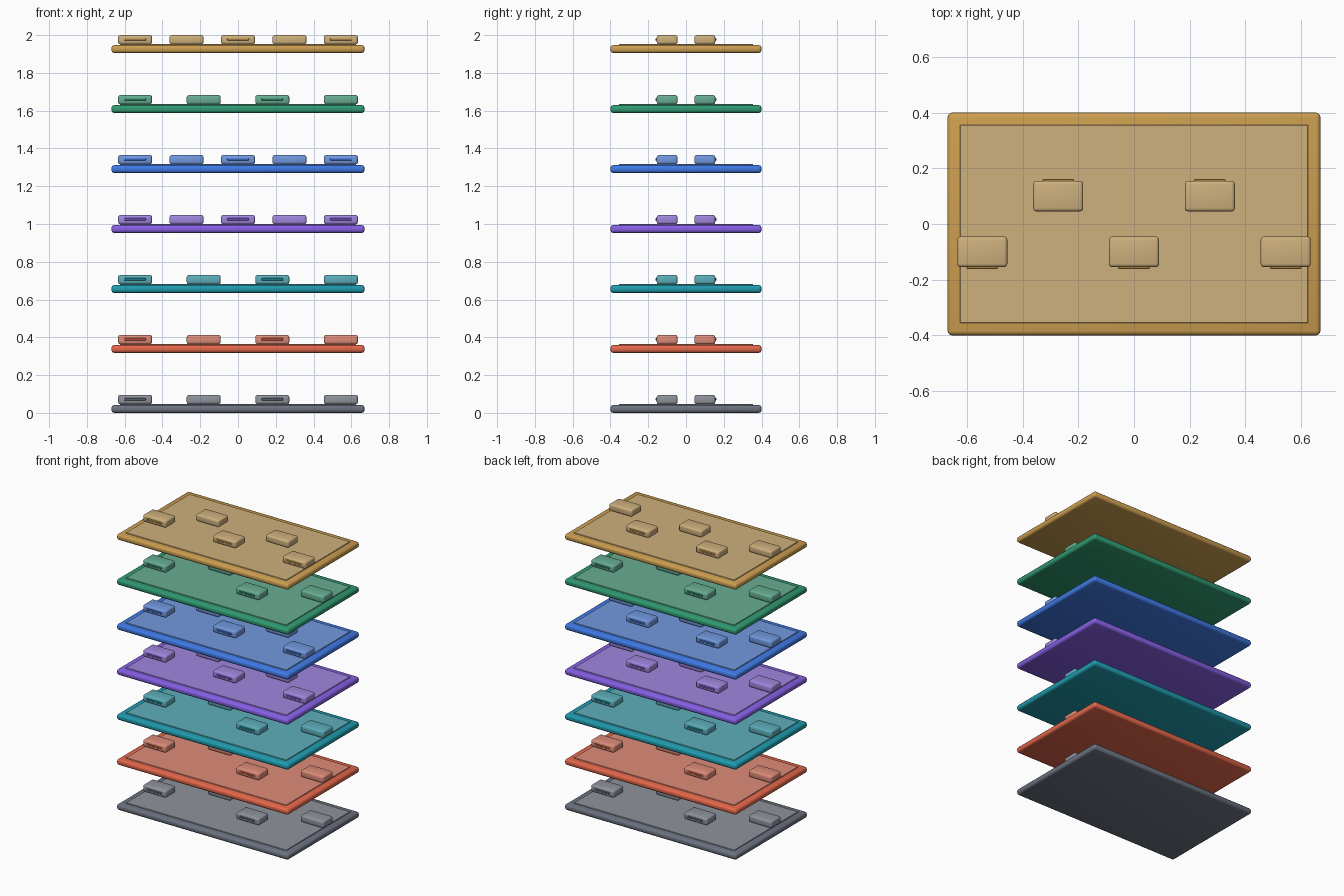
import bpy

if "Cube" in bpy.data.objects:
    bpy.data.objects.remove(bpy.data.objects["Cube"])

SPACING = 0.3175
LAYERS = [  # name, base colour (sRGB hex), number of blocks
    ("grey", "6B7280", 4), ("coral", "E4674A", 4), ("teal", "1F9BAE", 4),
    ("purple", "8660E6", 5), ("blue", "3F7AE6", 5), ("green", "2F9A72", 4),
    ("gold", "CC9E50", 5)]


def material(name, hexcol, lighten=0.0):
    rgb = [int(hexcol[i:i + 2], 16) / 255 for i in (0, 2, 4)]
    rgb = [c + (0.82 - c) * lighten for c in rgb]
    m = bpy.data.materials.new(name)
    m.diffuse_color = [((c + 0.055) / 1.055) ** 2.4 for c in rgb] + [1]
    m.use_nodes = True
    m.node_tree.nodes["Principled BSDF"].inputs["Base Color"].default_value = m.diffuse_color
    return m


def rounded_box(name, lo, hi, bevel, mat, segments=3):
    size = [b - a for a, b in zip(lo, hi)]
    mid = [(a + b) / 2 for a, b in zip(lo, hi)]
    bpy.ops.mesh.primitive_cube_add(size=1, location=mid)
    ob = bpy.context.object
    ob.name = name
    ob.scale = size
    bpy.ops.object.transform_apply(location=False, rotation=False, scale=True)
    mod = ob.modifiers.new("round", 'BEVEL')
    mod.width, mod.segments = bevel, segments
    bpy.ops.object.modifier_apply(modifier=mod.name)
    bpy.ops.object.shade_smooth_by_angle()
    ob.data.materials.append(mat)
    return ob


for level, (name, col, count) in enumerate(LAYERS):
    z = level * SPACING
    base = material(name + "_base", col)
    light = material(name + "_light", col, 0.35)

    # plate with a slightly raised inner panel
    rounded_box(name + "_plate", (-0.67, -0.4, z), (0.67, 0.4, z + 0.042), 0.016, base)
    rounded_box(name + "_panel", (-0.626, -0.356, z + 0.03), (0.626, 0.356, z + 0.047),
                0.002, light, 1)

    # blocks zigzag between the front and back rows, each with an outward slot strip
    for i in range(count):
        x = -0.545 + 1.09 * i / (count - 1)
        side = -1 if i % 2 == 0 else 1
        y = side * 0.1
        rounded_box(f"{name}_block_{i}", (x - 0.09, y - 0.055, z + 0.046),
                    (x + 0.09, y + 0.055, z + 0.095), 0.012, light)
        ys = side * 0.156
        rounded_box(f"{name}_strip_{i}", (x - 0.057, ys - 0.005, z + 0.066),
                    (x + 0.057, ys + 0.005, z + 0.078), 0.002, base, 1)
